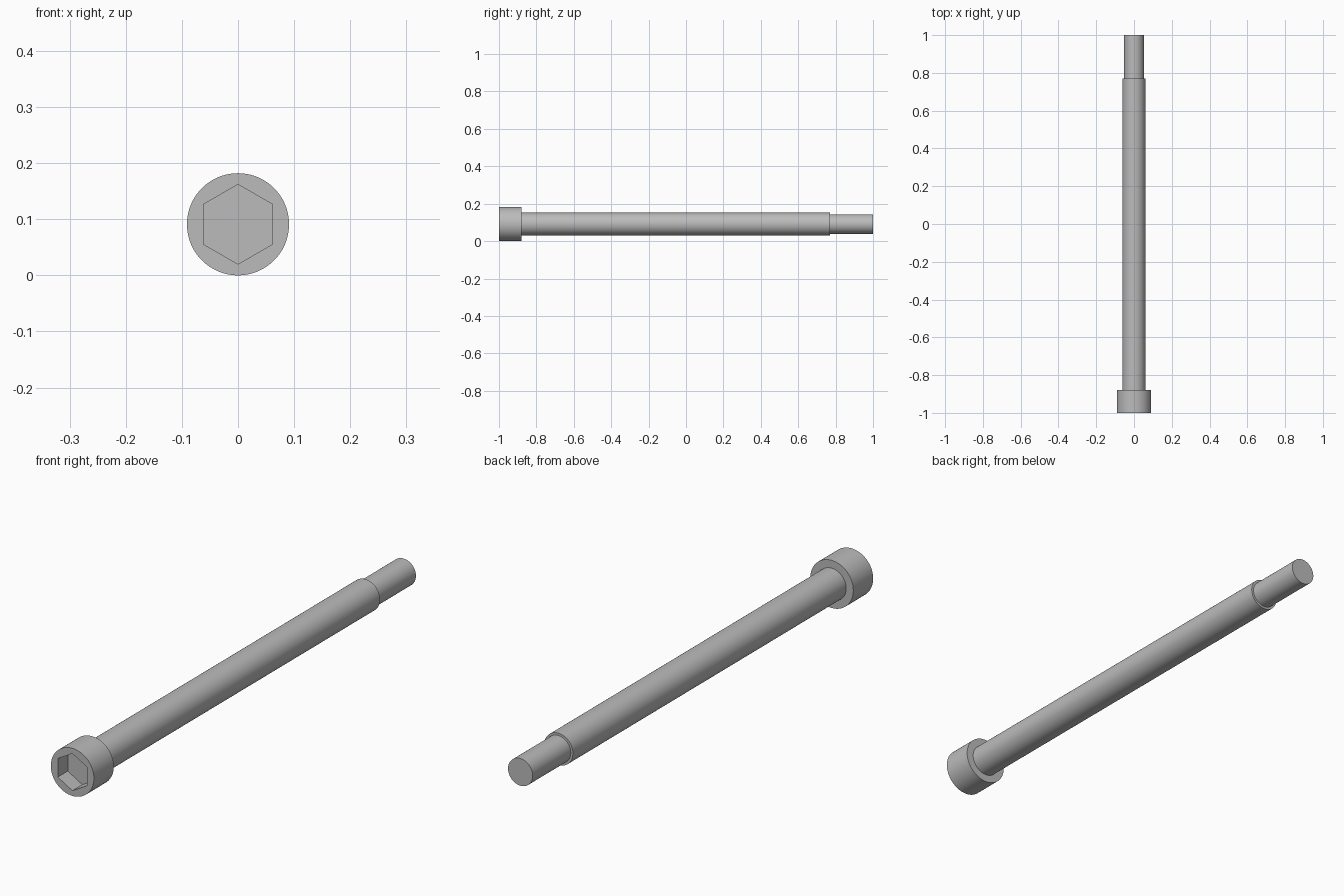
import bpy
import bmesh
from math import sin, cos, radians, tau

cube = bpy.data.objects.get("Cube")
if cube:
    bpy.data.objects.remove(cube, do_unlink=True)

HEAD_R, SHOULDER_R, TIP_R, SOCKET_R = 0.091, 0.061, 0.052, 0.071
FRONT, HEAD_END, SHOULDER_END, BACK = -1.0, -0.88, 0.77, 1.0
SOCKET_DEPTH = 0.06
AXIS_Z = HEAD_R

steel = bpy.data.materials.new("grey steel")
grey = (0.5, 0.5, 0.5, 1.0)
steel.use_nodes = True
steel.diffuse_color = grey
steel.node_tree.nodes["Principled BSDF"].inputs["Base Color"].default_value = grey


def turned(name, profile, sides):
    """Capped solid turned about the y axis from (radius, y) pairs."""
    bm = bmesh.new()
    rings = []
    for r, y in profile:
        angles = [tau * i / sides for i in range(sides)]
        rings.append([bm.verts.new((r * sin(a), y, AXIS_Z + r * cos(a))) for a in angles])
    for a, b in zip(rings, rings[1:]):
        for i in range(sides):
            j = (i + 1) % sides
            bm.faces.new((a[i], a[j], b[j], b[i]))
    bm.faces.new(rings[0])
    bm.faces.new(rings[-1])
    bmesh.ops.recalc_face_normals(bm, faces=bm.faces)
    mesh = bpy.data.meshes.new(name)
    bm.to_mesh(mesh)
    bm.free()
    mesh.materials.append(steel)
    obj = bpy.data.objects.new(name, mesh)
    bpy.context.collection.objects.link(obj)
    return obj


# Head, shoulder and reduced tip in one turned body
body = turned("shoulder_screw", [
    (HEAD_R, FRONT), (HEAD_R, HEAD_END),
    (SHOULDER_R, HEAD_END), (SHOULDER_R, SHOULDER_END),
    (TIP_R, SHOULDER_END), (TIP_R, BACK)], 96)

# Hexagonal socket cut into the head
cutter = turned("socket_cutter", [
    (SOCKET_R, FRONT - 0.05), (SOCKET_R, FRONT + SOCKET_DEPTH)], 6)
cutter.hide_render = True
cut = body.modifiers.new("hex_socket", "BOOLEAN")
cut.operation = "DIFFERENCE"
cut.solver = "EXACT"
cut.object = cutter

bpy.ops.object.select_all(action="DESELECT")
body.select_set(True)
bpy.context.view_layer.objects.active = body
bpy.ops.object.modifier_apply(modifier=cut.name)
bpy.data.objects.remove(cutter, do_unlink=True)

# Round sides smooth, rims and socket sharp
bpy.ops.object.shade_smooth_by_angle(angle=radians(30))
